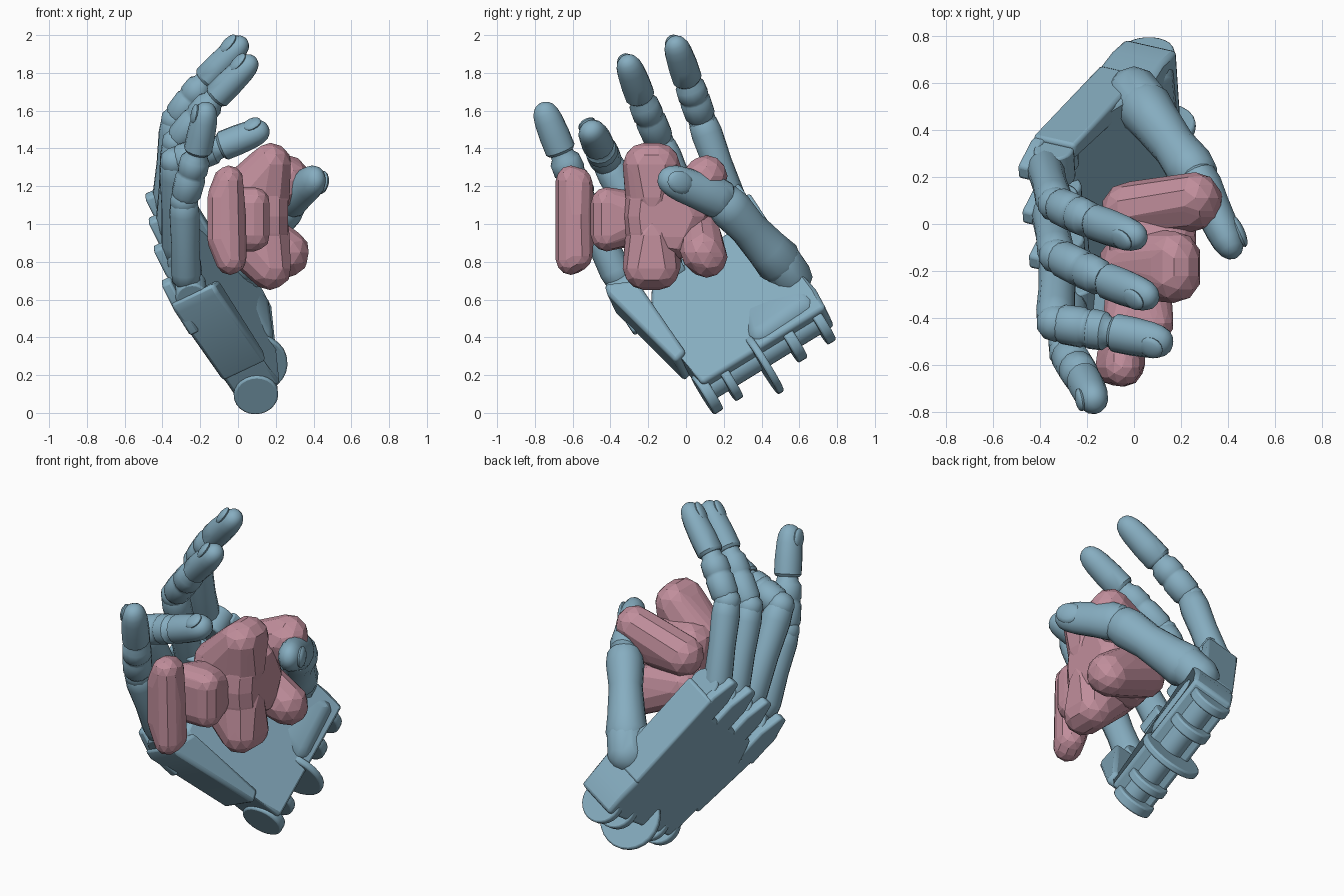
import bpy, bmesh, math
from mathutils import Vector as V, Matrix

if "Cube" in bpy.data.objects:
    bpy.data.objects.remove(bpy.data.objects["Cube"])

# Palm frame: across (little finger -> index), along (wrist -> fingers), up (out of the palm)
UP = V((0.884, -0.2, 0.42)).normalized()
ACROSS = V((-0.06, 0.85, 0.52))
ACROSS = (ACROSS - UP * ACROSS.dot(UP)).normalized()
ALONG = UP.cross(ACROSS)
HAND = Matrix((ACROSS, ALONG, UP)).transposed().to_4x4()


def material(name, col):
    m = bpy.data.materials.new(name)
    m.diffuse_color = (*col, 1)
    m.use_nodes = True
    m.node_tree.nodes["Principled BSDF"].inputs["Base Color"].default_value = m.diffuse_color
    return m


BLUE = material("blue_shell", (0.24, 0.42, 0.53))
PINK = material("pink_toy", (0.53, 0.27, 0.33))


def finish(name, bm, mat, angle=35, bevel=0):
    bmesh.ops.recalc_face_normals(bm, faces=bm.faces)
    me = bpy.data.meshes.new(name)
    bm.to_mesh(me)
    bm.free()
    me.materials.append(mat)
    ob = bpy.data.objects.new(name, me)
    bpy.context.collection.objects.link(ob)
    if bevel:
        md = ob.modifiers.new("bevel", "BEVEL")
        md.width, md.segments = bevel, 2
    if angle:
        bpy.ops.object.select_all(action='DESELECT')
        ob.select_set(True)
        bpy.context.view_layer.objects.active = ob
        bpy.ops.object.shade_smooth_by_angle(angle=math.radians(angle))
    return ob


def plate(name, outline, w0, w1, bevel=0.015):
    """Slab from an outline in palm coordinates; w1 may be a function of (u, v)."""
    bm = bmesh.new()
    f = bm.faces.new([bm.verts.new((u, v, w0)) for u, v in outline])
    top = bmesh.ops.extrude_face_region(bm, geom=[f])["geom"]
    for g in top:
        if isinstance(g, bmesh.types.BMVert):
            g.co.z = w1(g.co.x, g.co.y) if callable(w1) else w1
    bm.transform(HAND)
    return finish(name, bm, BLUE, 30, bevel)


def disc(name, u, v, w, r, thick):
    """Round tab standing across the wrist axis."""
    bm = bmesh.new()
    bmesh.ops.create_cone(bm, cap_ends=True, segments=24, radius1=r, radius2=r, depth=thick)
    bm.transform(HAND @ Matrix.Translation((u, v, w)) @ Matrix.Rotation(math.pi / 2, 4, 'Y'))
    return finish(name, bm, BLUE, 30, 0.01)


def blob(name, balls, mat, angle=0, sub=2):
    """Convex skin around balls given as (x, y, z, radius)."""
    bm = bmesh.new()
    for x, y, z, r in balls:
        bmesh.ops.create_icosphere(bm, subdivisions=sub, radius=r, matrix=Matrix.Translation((x, y, z)))
    res = bmesh.ops.convex_hull(bm, input=bm.verts)
    junk = {g for k in ("geom_interior", "geom_unused") for g in res[k] if isinstance(g, bmesh.types.BMVert)}
    bmesh.ops.delete(bm, geom=list(junk), context='VERTS')
    return finish(name, bm, mat, angle)


def segment(name, a, b, rings, lat, flat=1.0, n=14):
    """Turned shape from a to b; rings are (fraction, radius)."""
    a, b = V(a), V(b)
    t = (b - a).normalized()
    s = (lat - t * lat.dot(t)).normalized()
    d = t.cross(s)
    bm = bmesh.new()
    loops = []
    for f, r in rings:
        c = a.lerp(b, f)
        loops.append([bm.verts.new(c + r * (math.cos(q) * s + flat * math.sin(q) * d))
                      for q in (2 * math.pi * i / n for i in range(n))])
    for p, q in zip(loops, loops[1:]):
        for i in range(n):
            bm.faces.new((p[i], p[(i + 1) % n], q[(i + 1) % n], q[i]))
    bm.faces.new(loops[0])
    bm.faces.new(loops[-1])
    return finish(name, bm, BLUE)


def nail(name, a, b, r, lat, flat):
    """Nail on the back of a finger tip."""
    a, b = V(a), V(b)
    t = (b - a).normalized()
    s = (lat - t * lat.dot(t)).normalized()
    d = s.cross(t)
    m = Matrix((s, t, d)).transposed().to_4x4()
    m.translation = a.lerp(b, 0.74) - d * r * flat * 0.74
    bm = bmesh.new()
    bmesh.ops.create_uvsphere(bm, u_segments=14, v_segments=8, radius=1)
    bm.transform(m @ Matrix.Diagonal((r * 0.6, (b - a).length * 0.2, r * 0.25, 1)))
    finish(name, bm, BLUE)


# Palm: one body sloping down from the heel to the knuckles, plus both side panels
def palm_height(u, v):
    return 0.25 if v < 0.3 else 0.13


plate("palm_plate", [(.14, -.03), (.91, -.03), (.92, .1), (.9, .25), (.9, .74), (.66, .72), (.42, .70),
                     (.2, .68), (.1, .5), (.12, .2)], 0.0, palm_height, 0.02)
plate("little_side_panel", [(.085, .16), (.16, .18), (.15, .70), (-.005, .78), (-.02, .72)], 0.0, 0.26, .02)
plate("index_side_rib", [(.80, .2), (.91, .2), (.91, .82), (.84, .82)], 0.0, 0.2)
blob("palm_thumb_pad", [tuple(HAND @ V(p)) + (.08,) for p in
     ((.82, .07, .19), (.82, .25, .15), (.55, .06, .19), (.6, .22, .17))], BLUE, 40)

# Pointed knuckle tongues with the gaps between them, and knuckle barrels
for i, (u, v) in enumerate([(.08, .80), (.344, .86), (.585, .89), (.815, .90)]):
    h = 0.085
    plate(f"knuckle_tongue_{i}", [(u - h, v - .25), (u + h, v - .25), (u + h, v - .06),
                                  (u + .03, v + .07), (u - .03, v + .07), (u - h, v - .06)], 0.0, 0.055, 0.012)
    disc(f"knuckle_barrel_{i}", u, v - .05, .115, .085, .15)
    disc(f"knuckle_root_{i}", u, v - .13, .09, .085, .13)

# Wrist hinge tabs and washer
for i, (u, th) in enumerate([(.145, .06), (.275, .05), (.67, .06), (.85, .055)]):
    disc(f"wrist_tab_{i}", u, -.02, .105, .118, th)
disc("wrist_washer", .48, -.045, .1, .18, .04)
disc("wrist_axle", .5, -.0, .12, .075, .72)

# Fingers: base, middle joint, tip joint, end, radius
fingers = {
    "index": [(-.38, .25, 1.09), (-.335, .085, 1.55), (-.175, .01, 1.76), (.04, -.065, 1.98), .083],
    "middle": [(-.36, .06, .96), (-.33, -.135, 1.43), (-.12, -.24, 1.67), (.09, -.32, 1.88), .083],
    "ring": [(-.32, -.14, .84), (-.335, -.42, 1.33), (-.09, -.46, 1.41), (.16, -.51, 1.51), .088],
    "little": [(-.275, -.35, .70), (-.285, -.545, 1.12), (-.215, -.66, 1.38), (-.16, -.765, 1.64), .085],
}
TIP = [(0, .85), (.05, 1), (.35, 1), (.65, .93), (.8, .84), (.91, .67), (.97, .45), (1, .2)]
for name, (a, b, c, d, r) in fingers.items():
    lat = ACROSS
    segment(name + "_proximal", a, b, [(t, k * r) for t, k in
            [(-.06, .6), (0, .9), (.12, 1), (.5, .94), (.85, 1), (.97, .92), (1.06, .55)]], lat, .95)
    blob(name + "_joint", [(*b, r * .92)], BLUE, 40)
    segment(name + "_middle", b, c, [(t, k * r) for t, k in
            [(.05, .8), (.15, .98), (.48, 1), (.52, .92), (.58, .92), (.62, 1), (.85, .96), (.93, .75), (1.05, .7)]], lat, .95)
    segment(name + "_tip", c, d, [(t, k * r * .96) for t, k in TIP], lat, .92)
    nail(name + "_nail", c, d, r * .96, lat, .92)

# Thumb
T = [(.0, .555, .72), (.075, .45, .90), (.275, .19, 1.13), (.43, -.14, 1.255)]
tl = V((-.15, .4, .85))
blob("thumb_root", [(*T[0], .115), (.045, .5, .80, .115)], BLUE, 40)
segment("thumb_lower", (.02, .53, .76), T[2], [(0, .1), (.12, .128), (.3, .115), (.6, .102), (.85, .115),
                                             (.97, .105), (1.06, .06)], tl, .92)
segment("thumb_tip", T[2], T[3], [(-.14, .06), (-.05, .1), (.1, .11)] + [(t, k * .1) for t, k in TIP[2:]], tl, .8)
nail("thumb_nail", T[2], T[3], .1, -tl, .8)

# Held toy: core, two up/down lobes, two rear lobes, neck and front foot
blob("toy_core", [(x, y, z, .12) for x in (0, .15) for y, z in
                  ((-.21, 1.04), (-.2, .95), (-.2, 1.13), (-.05, .93), (-.05, 1.15), (-.0, 1.04))], PINK)
for s, tag in ((1, "upper"), (-1, "lower")):
    zc = 1.04
    blob(f"toy_{tag}_lobe", [(.0, -.17, zc + s * .08, .15), (.17, -.22, zc + s * .275, .115),
                             (.17, -.145, zc + s * .275, .115), (.14, -.18, zc + s * .1, .14)], PINK)
    blob(f"toy_{tag}_rear_lobe", [(-.02, .06, zc + s * .09, .12), (.15, .08, zc + s * .1, .11),
                                  (.26, .09, zc + s * .19, .12), (.26, .11, zc + s * .215, .11)], PINK)
blob("toy_neck", [(x, -.42, z, .085) for x in (-.05, .085) for z in (.94, 1.11)]
     + [(.02, -.25, 1.03, .14)], PINK)
blob("toy_foot", [(-.09, -.61, .92, .075), (-.09, -.61, 1.14, .075), (-.04, -.61, .81, .08), (-.05, -.61, 1.23, .08),
                  (-.07, -.57, 1.03, .09), (-.03, -.575, .83, .08), (-.05, -.575, 1.22, .08), (-.03, -.58, 1.05, .075)], PINK)
